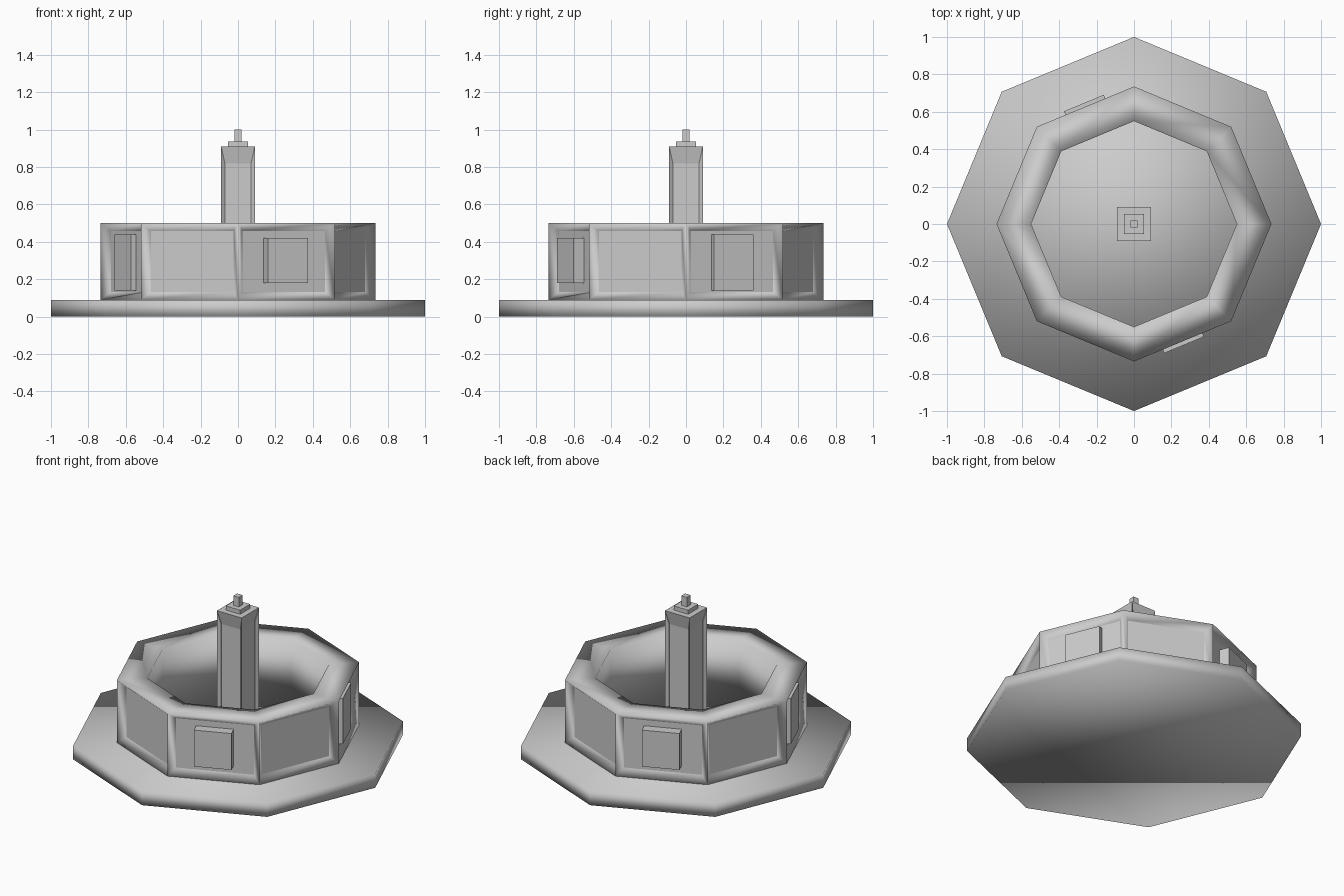
import bpy, bmesh
from math import radians, cos, sin, pi
from mathutils import Matrix

if "Cube" in bpy.data.objects:
    bpy.data.objects.remove(bpy.data.objects["Cube"], do_unlink=True)

stone = bpy.data.materials.new("grey_stone")
stone.use_nodes = True
stone.diffuse_color = (0.6, 0.6, 0.6, 1)
stone.node_tree.nodes["Principled BSDF"].inputs["Base Color"].default_value = (0.6, 0.6, 0.6, 1)


def finish(bm, name):
    bmesh.ops.recalc_face_normals(bm, faces=bm.faces)
    mesh = bpy.data.meshes.new(name)
    bm.to_mesh(mesh)
    bm.free()
    mesh.materials.append(stone)
    obj = bpy.data.objects.new(name, mesh)
    bpy.context.collection.objects.link(obj)
    return obj


def octagon(bm, radius, z):
    return [bm.verts.new((radius * cos(i * pi / 4), radius * sin(i * pi / 4), z)) for i in range(8)]


def bridge(bm, low, high):
    return [bm.faces.new((low[i], low[(i + 1) % 8], high[(i + 1) % 8], high[i])) for i in range(8)]


def box(name, size, z0, z1, matrix=Matrix()):
    bm = bmesh.new()
    place = Matrix.Translation((0, 0, (z0 + z1) / 2)) @ Matrix.Diagonal((size[0], size[1], z1 - z0, 1))
    bmesh.ops.create_cube(bm, size=1, matrix=matrix @ place)
    return finish(bm, name)


# Octagonal plinth
bm = bmesh.new()
bottom, top = octagon(bm, 1, 0), octagon(bm, 1, 0.09)
bridge(bm, bottom, top)
bm.faces.new(bottom)
bm.faces.new(top)
for f in bm.faces:
    f.smooth = True
finish(bm, "plinth")

# Basin wall with a sunken panel in each outer side
bm = bmesh.new()
outer_low, outer_top = octagon(bm, 0.735, 0.09), octagon(bm, 0.735, 0.5)
inner_top, inner_low = octagon(bm, 0.55, 0.5), octagon(bm, 0.55, 0.09)
sides = bridge(bm, outer_low, outer_top)
bridge(bm, outer_top, inner_top)
bridge(bm, inner_top, inner_low)
bridge(bm, inner_low, outer_low)
bm.normal_update()
bmesh.ops.inset_individual(bm, faces=sides, thickness=0.06, depth=-0.042)
for f in bm.faces:
    f.smooth = f not in sides
finish(bm, "basin_wall")

# Central pillar with a long sunken panel on each side
bm = bmesh.new()
bmesh.ops.create_cube(bm, size=1, matrix=Matrix.Translation((0, 0, 0.5)) @ Matrix.Diagonal((0.18, 0.18, 0.82, 1)))
bm.normal_update()
panels = [f for f in bm.faces if abs(f.normal.z) < 0.5]
bmesh.ops.inset_individual(bm, faces=panels, thickness=0.02, depth=-0.02)
for f in panels:
    for v in f.verts:
        if v.co.z > 0.5:
            v.co.z = 0.82
finish(bm, "pillar")

# Pillar cap and spout
box("pillar_cap", (0.105, 0.105), 0.91, 0.937)
box("spout", (0.04, 0.04), 0.937, 1.0)

# Plain raised plaques in every second panel
for angle, reach, z0, z1 in ((22.5, 0.667, 0.14, 0.44), (112.5, 0.7, 0.18, 0.42),
                             (202.5, 0.667, 0.14, 0.44), (292.5, 0.7, 0.18, 0.42)):
    depth = reach - 0.63
    turn = Matrix.Rotation(radians(angle), 4, "Z") @ Matrix.Translation((reach - depth / 2, 0, 0))
    box("plaque", (depth, 0.23), z0, z1, turn)
